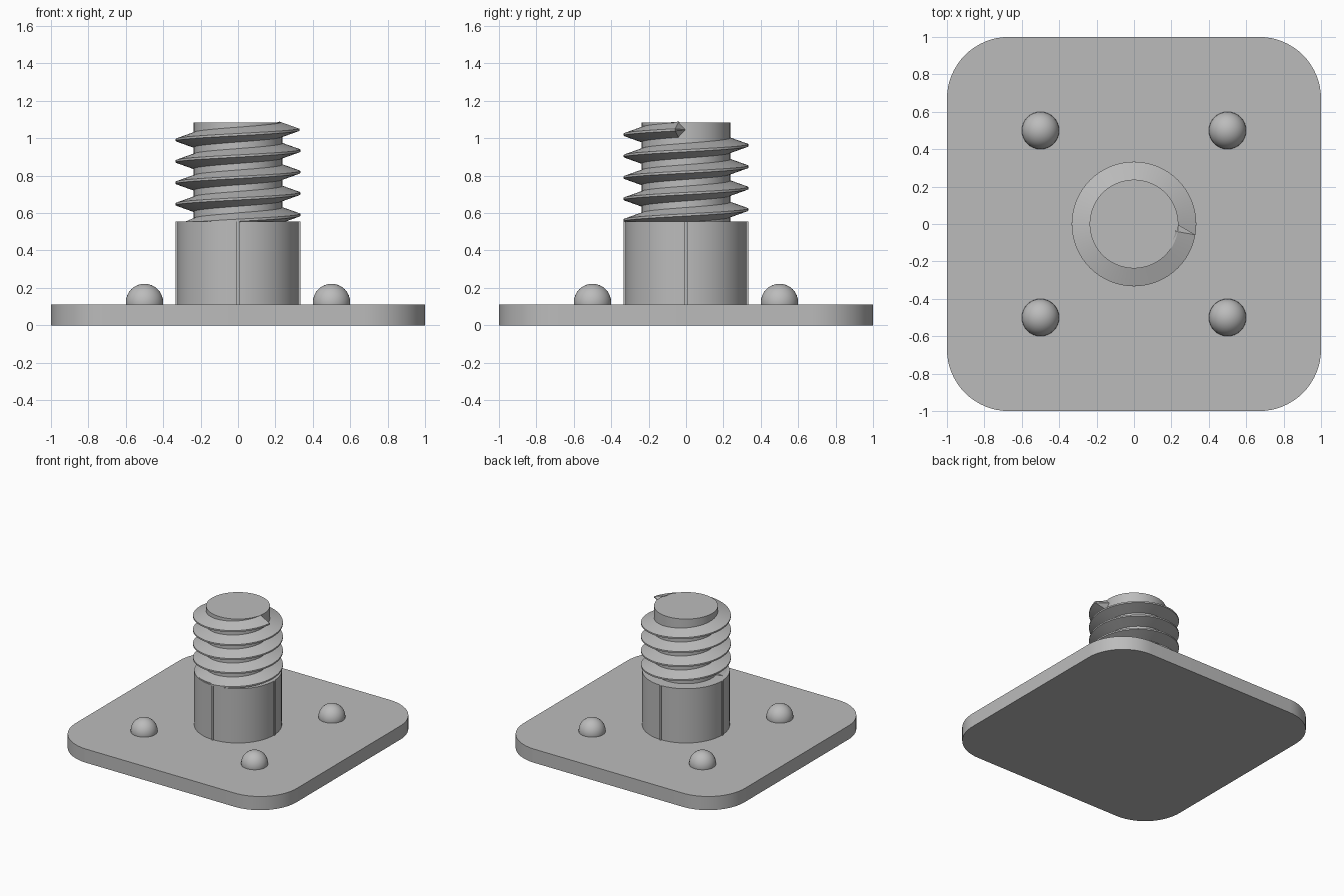
import bpy, bmesh, math
from mathutils import Matrix, Vector

cube = bpy.data.objects.get("Cube")
if cube:
    bpy.data.objects.remove(cube)

gray = bpy.data.materials.new("plain gray")
gray.use_nodes = True
COLOR = (0.5, 0.5, 0.5, 1)
gray.diffuse_color = COLOR
gray.node_tree.nodes["Principled BSDF"].inputs["Base Color"].default_value = COLOR

PLATE_TOP, COLLAR_TOP, CORE_TOP = 0.112, 0.556, 1.085


def finish(name, bm, angle=30):
    bmesh.ops.recalc_face_normals(bm, faces=bm.faces)
    mesh = bpy.data.meshes.new(name)
    bm.to_mesh(mesh)
    bm.free()
    mesh.materials.append(gray)
    obj = bpy.data.objects.new(name, mesh)
    bpy.context.collection.objects.link(obj)
    bpy.ops.object.select_all(action='DESELECT')
    obj.select_set(True)
    bpy.context.view_layer.objects.active = obj
    bpy.ops.object.shade_smooth_by_angle(angle=math.radians(angle))
    return obj


def extrude_outline(name, points, z0, z1):
    bm = bmesh.new()
    face = bm.faces.new([bm.verts.new((x, y, z0)) for x, y in points])
    new = bmesh.ops.extrude_face_region(bm, geom=[face], use_keep_orig=True)["geom"]
    bmesh.ops.translate(bm, vec=(0, 0, z1 - z0),
                        verts=[g for g in new if isinstance(g, bmesh.types.BMVert)])
    finish(name, bm)


def circle(radius, count=96):
    return [(radius * math.cos(math.tau * i / count), radius * math.sin(math.tau * i / count))
            for i in range(count)]


# Rounded square base plate
corner, steps = 0.33, 16
outline = []
for quarter in range(4):
    mid = math.pi / 4 + quarter * math.pi / 2
    cx = math.copysign(1 - corner, math.cos(mid))
    cy = math.copysign(1 - corner, math.sin(mid))
    for i in range(steps + 1):
        a = (quarter + i / steps) * math.pi / 2
        outline.append((cx + corner * math.cos(a), cy + corner * math.sin(a)))
extrude_outline("base_plate", outline, 0, PLATE_TOP)

# Collar and threaded core
extrude_outline("collar", circle(0.325), PLATE_TOP, COLLAR_TOP)
extrude_outline("core", circle(0.237), COLLAR_TOP, CORE_TOP)

# Four thin vertical ribs on the collar
for i, side in enumerate(("left", "back", "right", "front")):
    bm = bmesh.new()
    height = COLLAR_TOP - PLATE_TOP
    place = (Matrix.Rotation(i * math.pi / 2, 4, 'Z')
             @ Matrix.Translation((0.323, 0, PLATE_TOP + height / 2))
             @ Matrix.Diagonal((0.022, 0.015, height, 1)))
    bmesh.ops.create_cube(bm, size=1, matrix=place)
    finish("collar_rib_" + side, bm)

# Half-sunk domes
for x in (-0.5, 0.5):
    for y in (-0.5, 0.5):
        bm = bmesh.new()
        bmesh.ops.create_uvsphere(bm, u_segments=32, v_segments=16, radius=0.1,
                                  matrix=Matrix.Translation((x, y, 0.122)))
        cut = bmesh.ops.bisect_plane(bm, geom=bm.verts[:] + bm.edges[:] + bm.faces[:],
                                     plane_co=(0, 0, PLATE_TOP), plane_no=(0, 0, -1),
                                     clear_outer=True)
        name = ("back" if y > 0 else "front") + ("_left" if x > 0 else "_right")
        finish("dome_" + name, bm, 60)

# Right-handed screw thread, swept downward from its tapered upper end
PITCH, END_Z, END_ANGLE = 0.1145, 1.045, math.radians(-10)
STEP = math.tau / 72
section = [(0.225, -0.044), (0.333, -0.006), (0.333, 0.006), (0.225, 0.044)]
bm = bmesh.new()
rings = []
for i in range(int(4.45 * 72)):
    a = END_ANGLE - i * STEP
    z = END_Z - i * STEP / math.tau * PITCH
    limit = 0.333 if z > COLLAR_TOP + 0.005 else 0.318
    rings.append([bm.verts.new((min(r, limit) * math.cos(a), min(r, limit) * math.sin(a), z + h))
                  for r, h in section])
for upper, lower in zip(rings, rings[1:]):
    for j in range(4):
        k = (j + 1) % 4
        bm.faces.new((upper[j], upper[k], lower[k], lower[j]))
tip = bm.verts.new((0.23, 0, END_Z))
for j in range(4):
    bm.faces.new((rings[0][j], tip, rings[0][(j + 1) % 4]))
bm.faces.new(rings[-1])
finish("screw_thread", bm)
